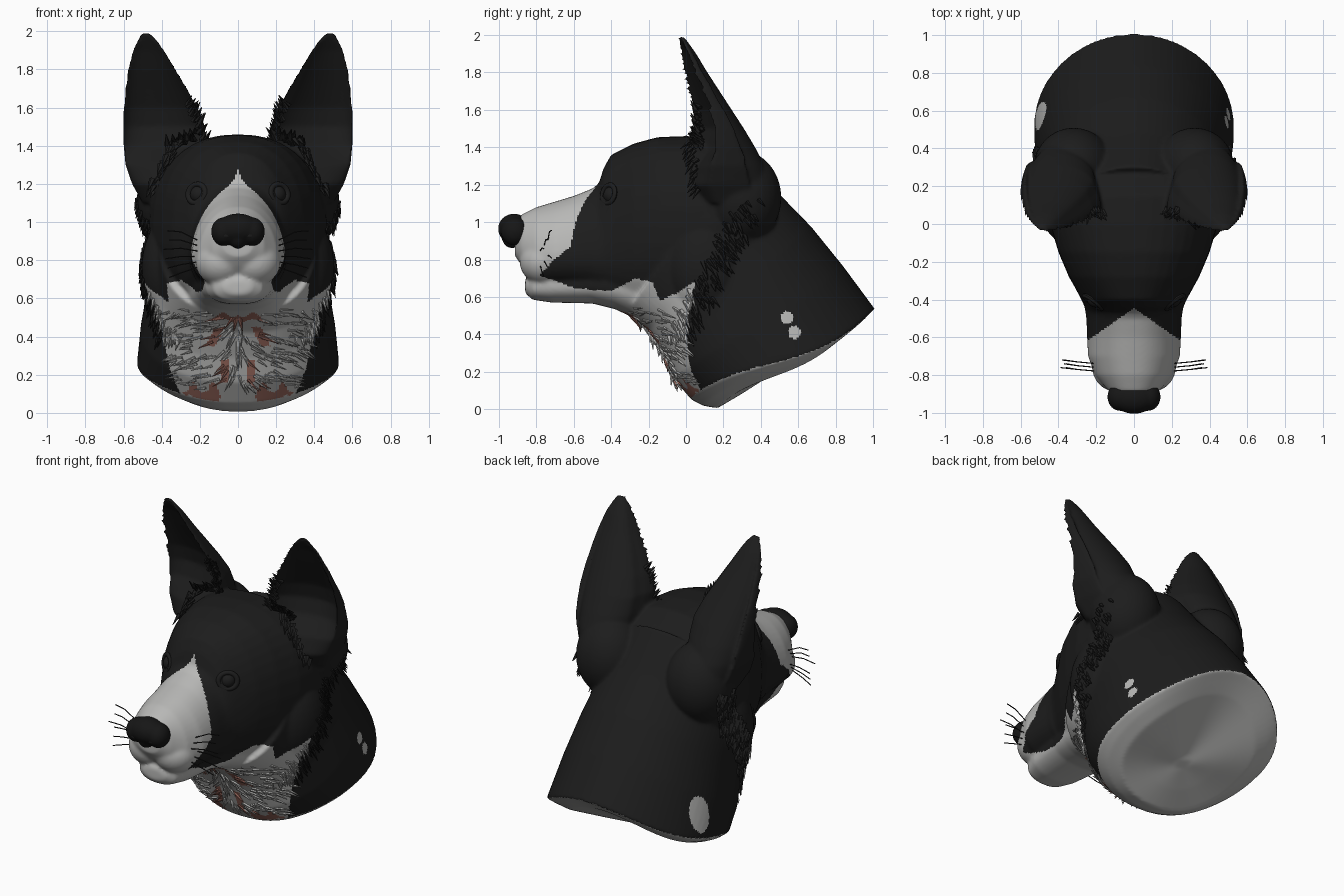
import bpy, bmesh, math, random
from math import sin, cos, pi
from mathutils import Vector, Matrix
from mathutils.bvhtree import BVHTree

random.seed(4)
if "Cube" in bpy.data.objects:
    bpy.data.objects.remove(bpy.data.objects["Cube"])


def material(name, rgb, rough=0.8):
    m = bpy.data.materials.new(name)
    m.use_nodes = True
    m.diffuse_color = (*rgb, 1)
    node = m.node_tree.nodes["Principled BSDF"]
    node.inputs["Base Color"].default_value = (*rgb, 1)
    node.inputs["Roughness"].default_value = rough
    return m


MATS = [material("black_fur", (.012, .012, .012)), material("white_fur", (.48, .48, .47)),
        material("red_brown_fur", (.32, .14, .11)), material("nose_black", (.008, .008, .008))]
BLACK, WHITE, RED, NOSE = range(4)


def add(name, bm, mat=None, smooth=True):
    me = bpy.data.meshes.new(name)
    bm.to_mesh(me)
    bm.free()
    ob = bpy.data.objects.new(name, me)
    bpy.context.scene.collection.objects.link(ob)
    finish(me, mat, smooth)
    return ob


def finish(me, mat, smooth):
    for m in ([MATS[mat]] if mat is not None else MATS):
        me.materials.append(m)
    if smooth:
        me.shade_smooth()
        me.set_sharp_from_angle(angle=math.radians(50))


def loft(bm, rings):
    loops = [[bm.verts.new(p) for p in r] for r in rings]
    for a, b in zip(loops, loops[1:]):
        for i in range(len(a)):
            j = (i + 1) % len(a)
            bm.faces.new((a[i], a[j], b[j], b[i]))
    bm.faces.new(loops[0])
    bm.faces.new(loops[-1])
    bmesh.ops.recalc_face_normals(bm, faces=bm.faces)


def ball(bm, pos, size):
    mtx = Matrix.Translation(pos) @ Matrix.Diagonal((*size, 1))
    bmesh.ops.create_uvsphere(bm, u_segments=32, v_segments=20, radius=1, matrix=mtx)


def spow(v, p):
    return math.copysign(abs(v) ** p, v)


def section(y, bottom, top, half, pear=0., n=2.3, count=40):
    ring = []
    for i in range(count):
        a = 2 * pi * i / count
        v = spow(sin(a), 2 / n)
        x = half * spow(cos(a), 2 / n) * (1 - pear * v)
        ring.append(Vector((x, y, (bottom + top) / 2 + v * (top - bottom) / 2)))
    return ring


def interp(pts, t):
    for (a, u), (b, v) in zip(pts, pts[1:]):
        if t <= b:
            return u + (v - u) * max(0, t - a) / (b - a)
    return pts[-1][1]


def remesh(ob, voxel, rounds, mat=None):
    r = ob.modifiers.new("blend", 'REMESH')
    r.mode = 'VOXEL'
    r.voxel_size = voxel
    s = ob.modifiers.new("soften", 'SMOOTH')
    s.iterations = rounds
    dg = bpy.context.evaluated_depsgraph_get()
    me = bpy.data.meshes.new_from_object(ob.evaluated_get(dg))
    ob.modifiers.clear()
    ob.data = me
    me.materials.clear()
    finish(me, mat, True)


# Skull and upper muzzle: y, bottom, top, half width, taper
bm = bmesh.new()
loft(bm, [section(*s) for s in (
    (-.915, .82, 1.0, .08, .1), (-.88, .77, 1.04, .135, .15), (-.8, .68, 1.08, .2, .2),
    (-.7, .65, 1.11, .235, .22), (-.6, .645, 1.14, .24, .22), (-.5, .63, 1.18, .245, .2),
    (-.465, .61, 1.21, .25, .2), (-.44, .6, 1.29, .255, .18), (-.4, .57, 1.36, .275, .13),
    (-.28, .52, 1.42, .345, .03), (-.15, .5, 1.455, .40, 0), (0, .5, 1.46, .445, 0),
    (.15, .55, 1.445, .465, 0), (.3, .62, 1.33, .45, 0), (.45, .72, 1.08, .36, 0))])
# Lower jaw
loft(bm, [section(*s) for s in (
    (-.86, .62, .70, .07), (-.82, .585, .73, .13), (-.72, .57, .76, .17),
    (-.5, .565, .78, .2), (-.38, .535, .8, .23), (-.2, .45, .85, .28))])
# Lips, cheek ruff and ear roots
for s in (-1, 1):
    ball(bm, (s * .088, -.755, .79), (.135, .135, .125))
    ball(bm, (s * .31, .11, .76), (.195, .23, .3))
    ball(bm, (s * .32, .3, 1.13), (.21, .21, .25))


# Neck, tilted rings from front point to back point, blunt at the chest; the last rim is wavy
def neck_ring(front, back, half, wave=0, count=72):
    f, b = Vector((0, *front)), Vector((0, *back))
    ring = []
    for i in range(count):
        c, k = cos(2 * pi * i / count), sin(2 * pi * i / count)
        if c < 0:
            c, k = spow(c, 2 / 2.5), spow(k, 2 / 2.5)
        ring.append((f + b) / 2 + (b - f) / 2 * c + Vector((half * k, 0, -wave * (.32 + c) * k * k)))
    return ring


rings = [neck_ring(*r) for r in (
    ((-.32, .52), (.3, 1.39), .42), ((-.20, .42), (.48, 1.17), .455), ((-.12, .29), (.67, .975), .475),
    ((-.065, .16), (.84, .765), .51, .05), ((.03, .05), (1.01, .535), .53, .11))]
# Bulging underside of the neck
pivot, down = Vector((0, .4, .24)), Vector((0, .44, -.9))
for scale, bulge in ((.9, .06), (.75, .115), (.4, .12), (.1, .12)):
    ring = [pivot + (p - pivot) * scale for p in rings[4]]
    rings.append([p + down * bulge * (1 - .85 * p.y) for p in ring])
loft(bm, rings)

# Ears: height, inner x, outer x, front y, back y, hollow
EAR = ((1.992, .46, .51, -.045, -.01, .1), (1.95, .42, .53, -.038, .02, .3), (1.9, .385, .553, -.028, .055, .45),
       (1.8, .325, .578, -.008, .115, .52), (1.7, .265, .592, .015, .18, .55), (1.6, .21, .6, .045, .245, .55),
       (1.5, .17, .603, .065, .31, .45), (1.4, .17, .6, .075, .37, .25), (1.3, .18, .59, .07, .42, -.05),
       (1.2, .22, .555, .09, .45, -.2), (1.1, .25, .5, .14, .45, -.2))
for s in (-1, 1):
    rings = []
    for z, xi, xo, yf, yb, hollow in EAR:
        ring = []
        for i in range(48):
            c, k = cos(2 * pi * i / 48), sin(2 * pi * i / 48)
            y = yf + (yb - yf) * (k ** .8 if k > 0 else hollow * -k)
            y += .12 * (xo - xi) * (c + .3) * (k <= .5)
            ring.append((s * ((xi + xo) / 2 + c * (xo - xi) / 2), y, z))
        rings.append(ring)
    loft(bm, rings)
head = add("head_with_ears", bm)
remesh(head, .0105, 8)

# Coat pattern
JAW = ((-1, .72), (-.77, .71), (-.6, .65), (-.4, .63), (-.27, .7), (-.18, .68), (-.14, .58), (-.05, .62), (.04, .68))
THROAT = ((0, .11), (.1, .08), (.2, .03), (.3, .01), (.5, .01), (.68, .05))


def coat(c, n):
    x = abs(c.x)
    t = (c.y - .52) / .49
    if c.z < .056 + .49 * (c.y - .03) - .11 * (.32 + t) * min(1, (x / .53) ** 2) and n.z < -.3:
        return WHITE
    if c.y < -.445 - .7 * x - 1.3 * max(0, .87 - c.z):
        return WHITE
    if c.z < interp(JAW, c.y) and c.y < interp(THROAT, c.z):
        wave = .02 * sin(60 * x) + .01 * sin(90 * c.z)
        low = .09 < x + wave < .27 and c.z < .13 + wave
        mid = abs(x - .12 - .5 * (.4 - c.z)) < .026 and abs(c.z - .4) < .05
        rib = abs(x - .07) < .018 and abs(c.z - .22) < .06
        top = x < .12 and abs(c.z - .5 + wave * .5) < .016
        return RED if (low or mid or rib or top) and c.y > -.4 else WHITE
    if c.x < -.3 and ((c.y - .57) / .075) ** 2 + ((c.z - .42) / .11) ** 2 < 1:
        return WHITE
    if c.x > .3 and min(math.hypot(c.y - .54, c.z - .49), math.hypot(c.y - .58, c.z - .41)) < .034:
        return WHITE
    return BLACK


for p in head.data.polygons:
    p.material_index = coat(p.center, p.normal)

# Nose with wings and nostrils
bm = bmesh.new()
ball(bm, (0, -.92, .965), (.115, .085, .08))
ball(bm, (0, -.93, .92), (.05, .055, .06))
for s in (-1, 1):
    ball(bm, (s * .075, -.915, .95), (.066, .075, .075))
remesh(add("nose", bm), .01, 4, NOSE)
bm = bmesh.new()
for s in (-1, 1):
    ball(bm, (s * .062, -.975, .935), (.028, .012, .02))
add("nostrils", bm, BLACK)

# Eyes with rolled lids, seated in the face
hb = bmesh.new()
hb.from_mesh(head.data)
tree = BVHTree.FromBMesh(hb)
hb.free()
for side, s in (("left", 1), ("right", -1)):
    hit, normal = tree.ray_cast(Vector((s * .22, -2, 1.15)), Vector((0, 1, 0)))[:2]
    look = (normal + Vector((s * .2, -.5, 0))).normalized()
    bm = bmesh.new()
    ball(bm, hit - look * .03, (.048, .048, .048))
    add(side + "_eye", bm, BLACK)
    bm = bmesh.new()
    u = look.cross(Vector((0, 0, 1))).normalized()
    v = u.cross(look)
    rings = []
    for i in range(28):
        a = 2 * pi * i / 28
        out = u * cos(a) * 1.1 + v * sin(a)
        rings.append([hit + out * (.05 + .014 * cos(b)) + look * (.012 * sin(b) - .004)
                      for b in (2 * pi * j / 8 for j in range(8))])
    loft(bm, rings + rings[:1])
    add(side + "_eyelid", bm, BLACK)


# Fur tufts
def tuft(bm, pos, direction, length, width, mat):
    d = Vector(direction).normalized()
    mtx = (Matrix.Translation(Vector(pos) + d * length * .3) @ d.to_track_quat('Z', 'Y').to_matrix().to_4x4()
           @ Matrix.Diagonal((1, .6, 1, 1)))
    new = bmesh.ops.create_cone(bm, cap_ends=True, segments=5, radius1=width, radius2=.002,
                                depth=length, matrix=mtx)["verts"]
    for f in {f for w in new for f in w.link_faces}:
        f.material_index = mat


ruff, chest = [], []
for p in head.data.polygons:
    c = p.center
    if .38 < c.z < 1.12 and abs(c.x) > .3 and abs(c.y + .02 - .5 * (c.z - .4)) < .075:
        ruff.append(p)
    elif p.material_index in (WHITE, RED) and -.3 < c.y < .1 and .12 < c.z < .54 and p.normal.y < -.2:
        chest.append(p)
bm = bmesh.new()
for p in random.sample(ruff, min(340, len(ruff))):
    d = p.normal * .25 + Vector((0, .35 + random.uniform(-.2, .2), -.6))
    tuft(bm, p.center, d, random.uniform(.04, .08), .019, p.material_index)
add("cheek_ruff_tufts", bm, None, False)
bm = bmesh.new()
for p in random.sample(chest, min(200, len(chest))):
    s = max(-1, min(1, p.center.x * 6))
    d = Vector((s * .8, 0, -.35 + random.uniform(-.2, .2)))
    d -= p.normal * (d.dot(p.normal) - .1)
    tuft(bm, p.center, d, random.uniform(.06, .1), .015, p.material_index)
add("chest_tufts", bm, None, False)
bm = bmesh.new()
for s in (-1, 1):
    for a, b, d, n in (((.17, .07, 1.42), (.25, .06, 1.64), (-.4, -.4, .6), 28),
                       ((.22, .06, 1.46), (.36, .07, 1.4), (.1, -.6, .5), 20),
                       ((.32, .02, 1.42), (.46, .06, 1.16), (.3, -.5, -.6), 26)):
        for i in range(n):
            pos = Vector(a).lerp(Vector(b), i / n) + Vector([random.uniform(-.02, .02) for _ in a])
            tuft(bm, (s * pos.x, pos.y, pos.z), (s * d[0], d[1], d[2] + random.uniform(-.3, .3)),
                 random.uniform(.04, .08), .019, BLACK)
add("ear_tufts", bm, BLACK, False)

# Whiskers
cu = bpy.data.curves.new("whiskers", 'CURVE')
cu.dimensions = '3D'
cu.bevel_depth = .003
for s in (-1, 1):
    for i in range(6):
        y, z = -.78 + .02 * (i % 3), .77 + .025 * i
        sp = cu.splines.new('POLY')
        sp.points.add(2)
        for pt, (x, dy, dz) in zip(sp.points, ((.19, 0, 0), (.3, .01, .03 * (i - 2)), (.36 + .01 * (i % 4), .02, .04 * (i - 2.5)))):
            pt.co = (s * x, y + dy, z + dz * .6, 1)
cu.materials.append(MATS[BLACK])
bpy.context.scene.collection.objects.link(bpy.data.objects.new("whiskers", cu))
